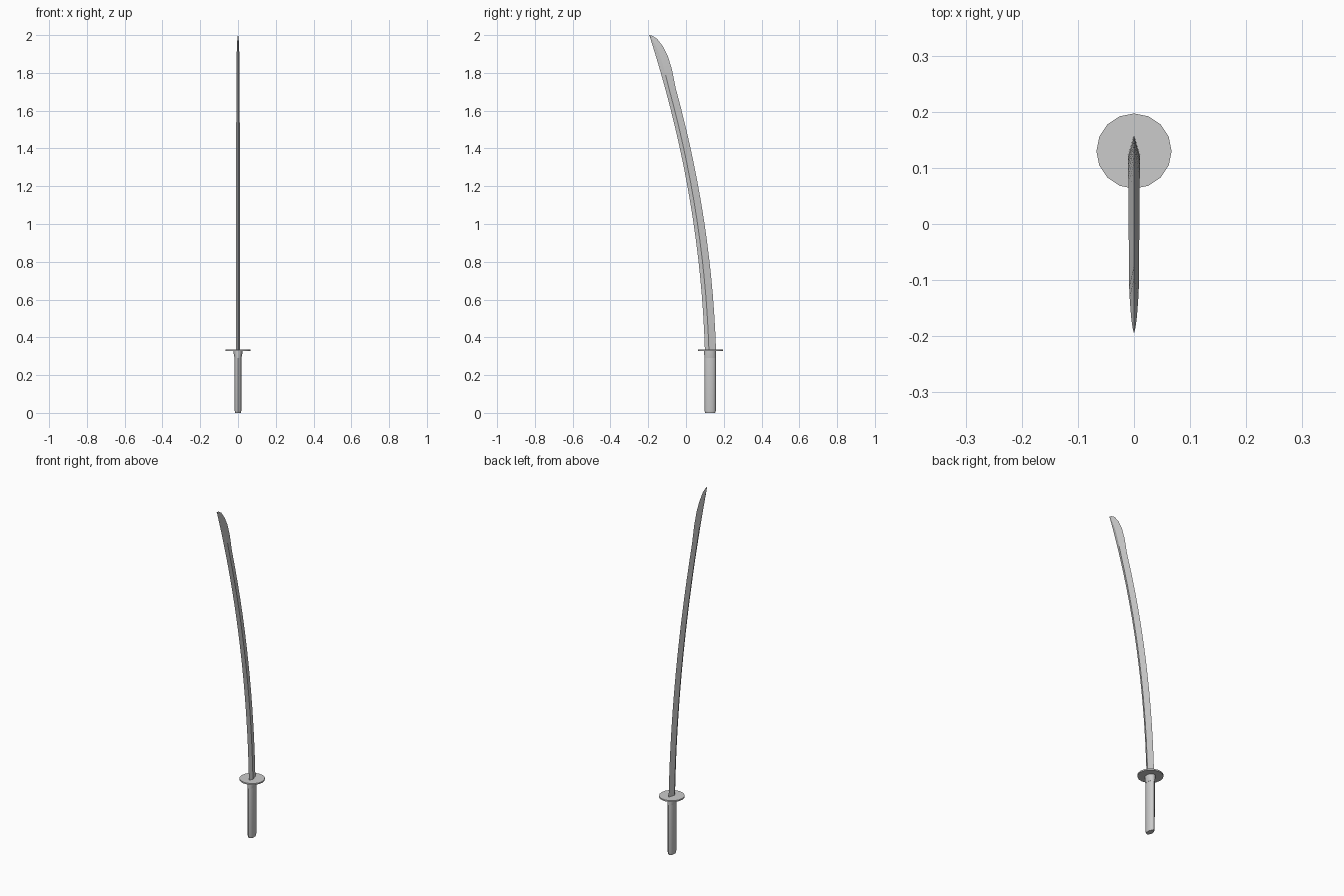
import bpy, bmesh, math

if "Cube" in bpy.data.objects:
    bpy.data.objects.remove(bpy.data.objects["Cube"])


def loft(name, rings, smooth=35):
    """Skin a stack of equal-length rings and cap both ends."""
    bm = bmesh.new()
    rows = [[bm.verts.new(p) for p in ring] for ring in rings]
    n = len(rows[0])
    for a, b in zip(rows, rows[1:]):
        for i in range(n):
            j = (i + 1) % n
            bm.faces.new((a[i], a[j], b[j], b[i]))
    bm.faces.new(rows[0][::-1])
    bm.faces.new(rows[-1])
    bmesh.ops.remove_doubles(bm, verts=bm.verts, dist=1e-5)
    bmesh.ops.recalc_face_normals(bm, faces=bm.faces)
    mesh = bpy.data.meshes.new(name)
    bm.to_mesh(mesh)
    bm.free()
    ob = bpy.data.objects.new(name, mesh)
    bpy.context.collection.objects.link(ob)
    bpy.ops.object.select_all(action='DESELECT')
    ob.select_set(True)
    bpy.context.view_layer.objects.active = ob
    bpy.ops.object.shade_smooth_by_angle(angle=math.radians(smooth))
    return ob


CY = 0.128  # handle axis


def ellipse(rx, ry, z, cy=CY, n=16):
    return [(rx * math.cos(math.tau * i / n), cy + ry * math.sin(math.tau * i / n), z)
            for i in range(n)]


# Grip with a small chamfered butt
loft("grip", [ellipse(0.015, 0.026, 0.0), ellipse(0.018, 0.030, 0.012),
              ellipse(0.018, 0.031, 0.33)])

# Flared collar under the guard
loft("collar", [ellipse(0.0182, 0.0312, 0.29), ellipse(0.023, 0.0315, 0.315),
                ellipse(0.024, 0.0315, 0.33)])

# Round guard
loft("guard", [ellipse(0.067, 0.067, 0.328, 0.13), ellipse(0.067, 0.067, 0.336, 0.13)])


def edge_y(z):
    t = z - 0.33
    return 0.10 - 0.030 * t - 0.0876 * t * t


# Blade: pairs of cutting-edge and spine points, joined by a kite section
stations = []
for i in range(15):
    z = 0.33 + (1.72 - 0.33) * i / 14
    stations.append(((edge_y(z), z), (edge_y(z) + 0.059 - 0.003 * i / 14, z)))
for ez, spine in [(1.80, (-0.075, 1.82)), (1.86, (-0.096, 1.889)), (1.91, (-0.122, 1.94)),
                  (1.955, (-0.153, 1.98)), (1.985, (-0.178, 1.996))]:
    stations.append(((edge_y(ez), ez), spine))

rings = []
for k, (e, s) in enumerate(stations):
    half = 0.011 - 0.002 * k / 14
    if k > 14:
        half *= 1 - ((k - 14) / 6) ** 2
    r = [a + 0.36 * (b - a) for a, b in zip(e, s)]
    rings.append([(0, *e), (half, *r), (0, *s), (-half, *r)])
rings.append([(0, -0.195, 2.0)] * 4)


def blade(name, rings):
    bm = bmesh.new()
    rows = [[bm.verts.new(p) for p in ring] for ring in rings[:-1]]
    tip = bm.verts.new(rings[-1][0])
    for i in range(4):
        j = (i + 1) % 4
        for a, b in zip(rows, rows[1:]):
            bm.faces.new((a[i], a[j], b[j], b[i]))
        bm.faces.new((rows[-1][i], rows[-1][j], tip))
    bm.faces.new(rows[0][::-1])
    bmesh.ops.recalc_face_normals(bm, faces=bm.faces)
    mesh = bpy.data.meshes.new(name)
    bm.to_mesh(mesh)
    bm.free()
    ob = bpy.data.objects.new(name, mesh)
    bpy.context.collection.objects.link(ob)
    bpy.ops.object.select_all(action='DESELECT')
    ob.select_set(True)
    bpy.context.view_layer.objects.active = ob
    bpy.ops.object.shade_smooth_by_angle(angle=math.radians(12))
    return ob


blade("blade", rings)
